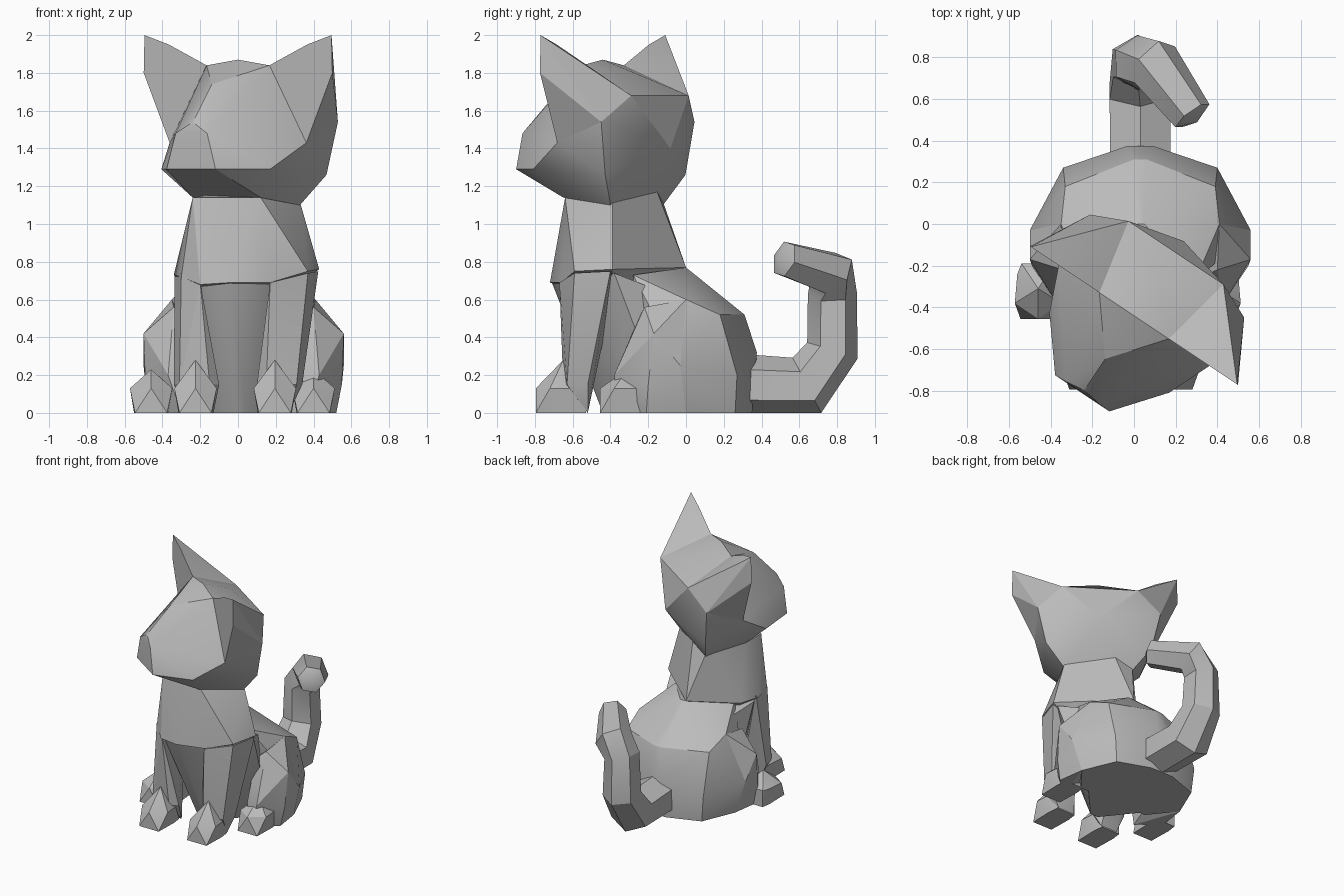
import bpy, bmesh, math
from mathutils import Vector, Matrix

cube = bpy.data.objects.get("Cube")
if cube:
    bpy.data.objects.remove(cube, do_unlink=True)

grey = bpy.data.materials.new("plain grey")
grey.use_nodes = True
COLOUR = (0.5, 0.5, 0.5, 1)
grey.diffuse_color = COLOUR
grey.node_tree.nodes["Principled BSDF"].inputs["Base Color"].default_value = COLOUR


def finish(name, bm, matrix=None):
    if matrix:
        bm.transform(matrix)
    bmesh.ops.recalc_face_normals(bm, faces=bm.faces[:])
    mesh = bpy.data.meshes.new(name)
    bm.to_mesh(mesh)
    bm.free()
    mesh.materials.append(grey)
    obj = bpy.data.objects.new(name, mesh)
    bpy.context.collection.objects.link(obj)
    bpy.ops.object.select_all(action='DESELECT')
    obj.select_set(True)
    bpy.context.view_layer.objects.active = obj
    bpy.ops.object.shade_smooth_by_angle(angle=math.radians(25))
    return obj


def hull(name, points, matrix=None):
    """Faceted solid wrapped around a few corner points."""
    bm = bmesh.new()
    for p in points:
        bm.verts.new(p)
    bmesh.ops.convex_hull(bm, input=bm.verts[:])
    loose = [v for v in bm.verts if not v.link_faces]
    bmesh.ops.delete(bm, geom=loose, context='VERTS')
    return finish(name, bm, matrix)


def mirrored(points):
    return points + [(-x, y, z) for x, y, z in points if x]


def tube(name, path, sides=6):
    """Ridge-up tube through (x, y, z, radius) stations, flat where it rests on the floor."""
    bm = bmesh.new()
    pts = [Vector(p[:3]) for p in path]
    rings = []
    side = Vector((1, 0, 0))
    for i, p in enumerate(pts):
        before = (p - pts[max(i - 1, 0)]).normalized()
        after = (pts[min(i + 1, len(pts) - 1)] - p).normalized()
        t = (before + after).normalized()
        side = (side - t * side.dot(t)).normalized()
        up = t.cross(side)
        ring = []
        for k in range(sides):
            a = (k + 0.5) * math.tau / sides
            co = p + path[i][3] * (math.cos(a) * side + math.sin(a) * up)
            co.z = max(co.z, 0)
            ring.append(bm.verts.new(co))
        rings.append(ring)
    for lo, hi in zip(rings, rings[1:]):
        for k in range(sides):
            j = (k + 1) % sides
            bm.faces.new((lo[k], lo[j], hi[j], hi[k]))
    bm.faces.new(rings[0])
    tip = bm.verts.new(pts[-1] + (pts[-1] - pts[-2]).normalized() * 0.04)
    for k in range(sides):
        bm.faces.new((rings[-1][k], rings[-1][(k + 1) % sides], tip))
    return finish(name, bm)


# Head with muzzle: built facing -y, then turned toward the model's right
turn = Matrix.Translation((0, -0.44, 0)) @ Matrix.Rotation(math.radians(-33.7), 4, 'Z')
root, cheek = (0.2, 0, 1.84), (0.435, 0, 1.43)
temple, nape = (0.445, 0.286, 1.54), (0.274, 0.363, 1.68)
hull("head", mirrored([
    root, cheek, temple, nape,
    (0, 0, 1.87), (0, 0.2, 1.8), (0, 0.43, 1.40),
    (0.383, 0.27, 1.26), (0.25, 0.216, 1.10), (0.216, -0.108, 1.14),
    (0.346, -0.213, 1.29), (0, -0.25, 1.74),
    (0.156, -0.448, 1.29), (0.1, -0.445, 1.48), (0, -0.43, 1.54), (0, -0.36, 1.6)]), turn)

# Ears
for name, s in (("left_ear", 1), ("right_ear", -1)):
    pts = [root, cheek, temple, nape, (0.44, 0, 1.95), (0.595, 0, 2.0), (0.6, 0, 1.8)]
    hull(name, [(s * x, y, z) for x, y, z in pts], turn)

# Neck and chest
hull("chest", [
    (0.12, -0.64, 1.14), (-0.24, -0.6, 1.14), (-0.24, -0.41, 1.14), (0.33, -0.39, 1.11),
    (-0.1, -0.14, 1.17), (0.05, -0.16, 1.19),
    (-0.04, -0.72, 0.69), (-0.2, -0.68, 0.68), (0.17, -0.66, 0.69),
    (-0.34, -0.42, 0.73), (0.43, -0.39, 0.76), (0.37, -0.59, 0.75), (-0.3, -0.59, 0.72),
    (0, 0, 0.77), (0.28, -0.28, 0.73), (-0.28, -0.28, 0.72), (0.2, -0.4, 0.6), (-0.2, -0.4, 0.6)])

# Belly wedge between the front legs
hull("belly", [
    (-0.2, -0.64, 0.67), (-0.04, -0.71, 0.69), (0.17, -0.64, 0.68),
    (-0.02, -0.48, 0.2), (0.06, -0.46, 0.2), (-0.03, -0.44, 0), (0.04, -0.44, 0),
    (0.4, -0.38, 0.74), (-0.33, -0.38, 0.71), (0.3, -0.3, 0.2), (-0.27, -0.3, 0.2),
    (-0.3, -0.1, 0), (0.35, -0.1, 0), (0.3, -0.15, 0.65), (-0.27, -0.15, 0.65)])

# Rump
body = Matrix.Translation((0.03, 0, 0))
hull("rump", mirrored([
    (0.02, 0, 0.77), (0.03, 0.31, 0.52), (0.36, 0.18, 0.52), (0.37, 0.27, 0.2),
    (0.06, 0.375, 0.32), (0.1, 0.35, 0), (0.35, 0.26, 0), (0.46, 0, 0),
    (0.26, -0.28, 0.73), (0.53, -0.03, 0.25), (0.38, 0, 0.6), (0.3, -0.2, 0)]), body)

# Legs and paws, repeated on both sides
for label, s in (("left", 1), ("right", -1)):
    flip = Matrix.Diagonal((s, 1, 1, 1))
    hull(label + "_thigh", [
        (0.38, 0, 0.6), (0.37, -0.22, 0.56), (0.3, -0.25, 0.5), (0.53, -0.17, 0.42),
        (0.53, -0.03, 0.25), (0.31, -0.37, 0.2), (0.4, -0.38, 0.2), (0.33, -0.36, 0),
        (0.49, -0.21, 0), (0.52, -0.2, 0.15), (0.46, 0, 0), (0.25, 0, 0.1)], body @ flip)
    hull(label + "_front_leg", [
        (0.185 * s - 0.015, -0.67, 0.69), (0.335 * s + 0.035, -0.59, 0.74),
        (0.38 * s + 0.045, -0.4, 0.75), (0.2 * s, -0.38, 0.66),
        (0.1 * s, -0.6, 0.15), (0.15 * s, -0.65, 0.15), (0.31 * s, -0.63, 0.15),
        (0.34 * s, -0.52, 0.15), (0.27 * s, -0.52, 0), (0.13 * s, -0.52, 0)])
    # Faceted paw: waist ring, narrower sole and a raised knuckle
    for part, place, top in (("_front_paw", Matrix.Translation((0.21 * s - 0.015, -0.66, 0)), 0.28),
                             ("_hind_paw", Matrix.Translation((0.43 * s - 0.03, -0.32, 0)), 0.23)):
        hull(label + part, mirrored([
            (0, -0.135, 0.13), (0.112, -0.06, 0.13), (0.1, 0.08, 0.13), (0.08, 0.13, 0.13),
            (0.085, -0.135, 0), (0.09, 0.05, 0), (0.08, 0.13, 0), (0, 0.01, top)]), place)

# Curled tail
tube("tail", [
    (0.03, 0.25, 0.15, 0.165), (0.03, 0.64, 0.14, 0.17), (0.02, 0.775, 0.33, 0.14),
    (0.02, 0.775, 0.63, 0.13), (0.1, 0.765, 0.74, 0.135), (0.28, 0.52, 0.815, 0.1)])
